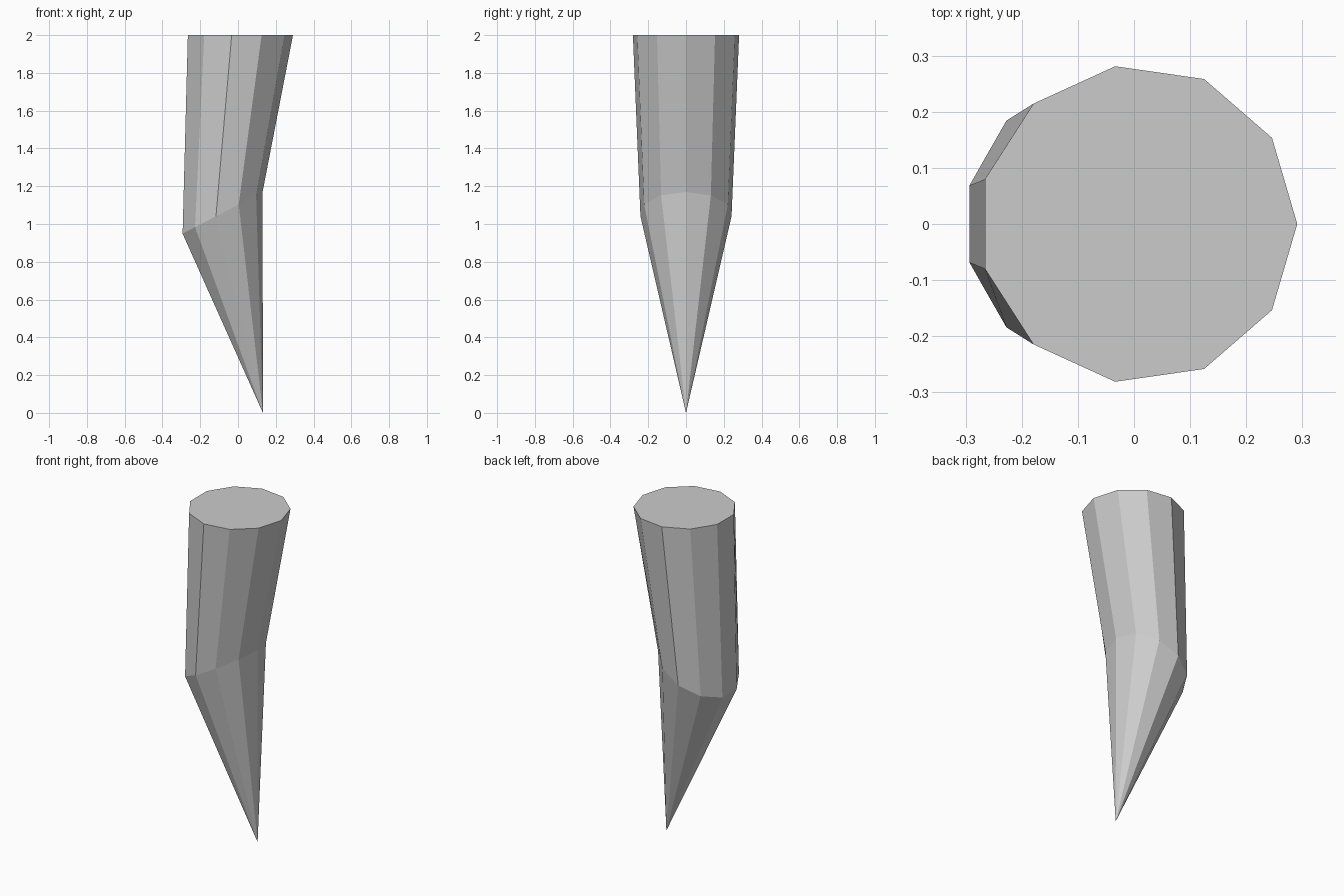
import bpy, bmesh
from math import atan2, cos, sin, tau
from mathutils import Matrix, Vector

if "Cube" in bpy.data.objects:
    bpy.data.objects.remove(bpy.data.objects["Cube"])

SIDES = 11


def ring(bm, center, radius, tilt):
    """Eleven-sided ring, first vertex towards +x, tilted about y."""
    turn = Matrix.Rotation(-tilt, 3, 'Y')
    return [bm.verts.new(Vector(center) + turn @ Vector(
        (radius * cos(tau * i / SIDES), radius * sin(tau * i / SIDES), 0)))
        for i in range(SIDES)]


bm = bmesh.new()

# Upper shaft cap, tilted bend ring and sharp tip
top = ring(bm, (0.007, 0, 2.0), 0.284, 0)
bend = ring(bm, (-0.086, 0, 1.057), 0.2436, atan2(0.1125, 0.216))
tip = bm.verts.new((0.132, 0, 0))

bm.faces.new(top)
for i in range(SIDES):
    j = (i + 1) % SIDES
    bm.faces.new((top[i], bend[i], bend[j], top[j]))
    bm.faces.new((bend[i], tip, bend[j]))
bmesh.ops.recalc_face_normals(bm, faces=bm.faces[:])

mesh = bpy.data.meshes.new("bent_spike")
bm.to_mesh(mesh)
bm.free()
spike = bpy.data.objects.new("bent_spike", mesh)
bpy.context.collection.objects.link(spike)
